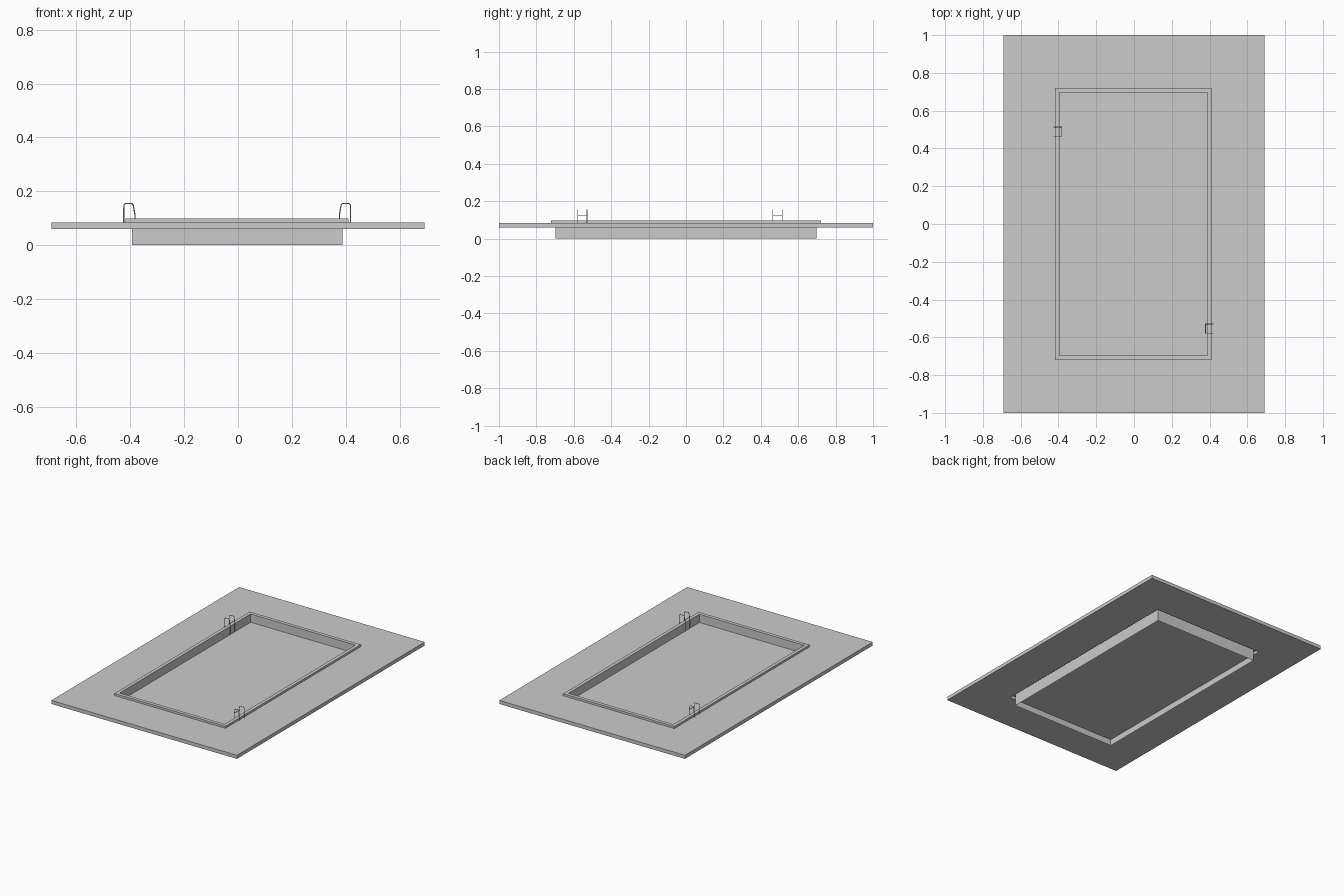
import bpy, bmesh

if "Cube" in bpy.data.objects:
    bpy.data.objects.remove(bpy.data.objects["Cube"])

CX = -0.003            # small offset of the pool in the deck
IN = (0.391, 0.697)    # pool opening half sizes
OUT = (0.414, 0.721)   # coping outer half sizes


def rect_sweep(name, profile, closed):
    """Sweep a profile of (half_x, half_y, z, centre_x) points round a rectangle."""
    bm = bmesh.new()
    rings = [[bm.verts.new((c + sx * hx, sy * hy, z))
              for sx, sy in ((-1, -1), (1, -1), (1, 1), (-1, 1))]
             for hx, hy, z, c in profile]
    n = len(rings)
    for i in range(n if closed else n - 1):
        a, b = rings[i], rings[(i + 1) % n]
        for j in range(4):
            k = (j + 1) % 4
            bm.faces.new((a[j], a[k], b[k], b[j]))
    bmesh.ops.recalc_face_normals(bm, faces=bm.faces)
    me = bpy.data.meshes.new(name)
    bm.to_mesh(me)
    bm.free()
    ob = bpy.data.objects.new(name, me)
    bpy.context.collection.objects.link(ob)
    return ob


# Paved deck with a rectangular opening
rect_sweep("deck", [(0.692, 1.0, 0.06, 0), (0.692, 1.0, 0.084, 0),
                    (*OUT, 0.084, CX), (*OUT, 0.06, CX)], True)

# Raised coping around the pool
rect_sweep("coping", [(*OUT, 0.08, CX), (*OUT, 0.098, CX),
                      (*IN, 0.098, CX), (*IN, 0.08, CX)], True)

# Thin pool walls, open at the bottom
rect_sweep("pool_wall", [(*IN, 0.0, CX), (*IN, 0.08, CX)], False)

# Water surface
bpy.ops.mesh.primitive_plane_add(size=2, location=(CX, 0, 0.042))
water = bpy.context.object
water.name = "water_surface"
water.scale = (*IN, 1)


def ladder(name, side, y):
    """Pool ladder: two bent rails and a rung, as bevelled curves."""
    cu = bpy.data.curves.new(name, 'CURVE')
    cu.dimensions = '3D'
    cu.bevel_depth = 0.0022
    cu.bevel_resolution = 1
    cu.use_fill_caps = True
    rail = [(0.421, 0.082), (0.421, 0.148), (0.416, 0.154), (0.391, 0.154),
            (0.386, 0.149), (0.380, 0.115), (0.380, 0.05)]
    paths = [[(side * x, y + dy, z) for x, z in rail] for dy in (-0.025, 0.025)]
    paths.append([(side * 0.382, y + dy, 0.125) for dy in (-0.025, 0.025)])
    for pts in paths:
        sp = cu.splines.new('POLY')
        sp.points.add(len(pts) - 1)
        for p, co in zip(sp.points, pts):
            p.co = (*co, 1)
    ob = bpy.data.objects.new(name, cu)
    ob.location.x = CX
    bpy.context.collection.objects.link(ob)


# Ladders on opposite long sides
ladder("left_ladder", -1, 0.489)
ladder("right_ladder", 1, -0.554)
